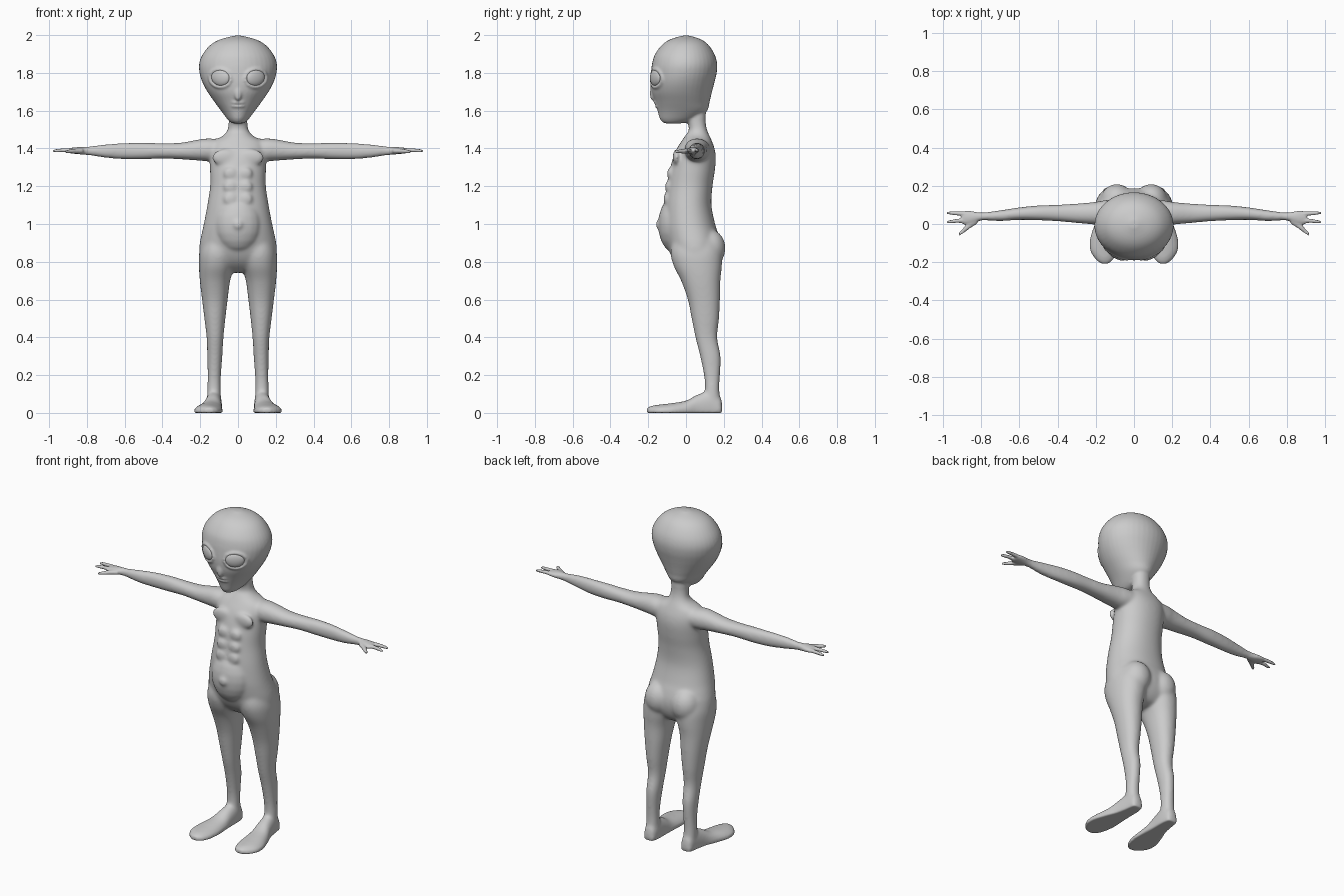
import bpy, bmesh, math
from mathutils import Vector, Matrix
from mathutils.bvhtree import BVHTree

bm = bmesh.new()
AXES = {'x': (0, 1, 2), 'y': (1, 0, 2), 'z': (2, 0, 1)}


def catmull(a, b, c, d, t):
    return 0.5 * (2*b + (c-a)*t + (2*a-5*b+4*c-d)*t*t + (3*b-a-3*c+d)*t**3)


def loft(rows, axis, side=1, n=40, steps=5, power=2.15):
    """Skin through sections (pos, u_min, u_max, v_min, v_max) along an axis."""
    pts = [rows[0]] + rows + [rows[-1]]
    fine = []
    for i in range(1, len(pts) - 2):
        for s in range(steps):
            fine.append([catmull(*q, s / steps) for q in zip(*pts[i-1:i+3])])
    fine.append(rows[-1])
    ip, iu, iv = AXES[axis]
    rings = []
    for p, u0, u1, v0, v1 in fine:
        ring = []
        for k in range(n):
            a = 2 * math.pi * k / n
            c, s = math.cos(a), math.sin(a)
            co = [0, 0, 0]
            co[ip] = p
            co[iu] = (u0+u1)/2 + (u1-u0)/2 * math.copysign(abs(c)**(2/power), c)
            co[iv] = (v0+v1)/2 + (v1-v0)/2 * math.copysign(abs(s)**(2/power), s)
            co[0] *= side
            co[2] = max(co[2], 0.003)
            ring.append(bm.verts.new(co))
        rings.append(ring)
    faces = [bm.faces.new(rings[0]), bm.faces.new(rings[-1])]
    for r, q in zip(rings, rings[1:]):
        for k in range(n):
            j = (k + 1) % n
            faces.append(bm.faces.new((r[k], r[j], q[j], q[k])))
    bmesh.ops.recalc_face_normals(bm, faces=faces)


def sym(rows):
    return [(p, -w, w, a, b) for p, w, a, b in rows]


def ball(center, radii, target=None, rot=Matrix(), seg=20):
    m = Matrix.Translation(center) @ rot @ Matrix.Diagonal((*radii, 1))
    bmesh.ops.create_uvsphere(target or bm, u_segments=seg, v_segments=seg // 2,
                              radius=1, matrix=m)


# head
loft(sym([(1.535, .03, -.115, -.03), (1.55, .05, -.135, .04), (1.6, .088, -.15, .11),
          (1.65, .125, -.165, .125), (1.7, .16, -.182, .137), (1.75, .187, -.188, .15),
          (1.8, .203, -.186, .162), (1.85, .206, -.18, .165), (1.9, .188, -.165, .152),
          (1.95, .147, -.128, .12), (1.98, .095, -.084, .08), (2.0, .02, -.02, .02)]),
     'z', power=2)
# neck and torso
loft(sym([(1.6, .05, .01, .105), (1.54, .05, .01, .105), (1.5, .056, .015, .112),
          (1.47, .08, -.005, .125), (1.44, .135, -.025, .138), (1.4, .152, -.05, .152),
          (1.35, .15, -.07, .158), (1.28, .148, -.088, .152), (1.2, .148, -.1, .14),
          (1.1, .163, -.112, .135), (1.0, .182, -.115, .155), (.95, .193, -.11, .172),
          (.9, .203, -.1, .185), (.85, .205, -.085, .185), (.8, .19, -.055, .17),
          (.76, .12, -.01, .14), (.745, .05, .03, .1)]), 'z')
ball((0, -.06, 1.0), (.125, .088, .15))

for s in (1, -1):
    # leg
    loft([(.92, .03, .185, -.07, .17), (.85, .01, .205, -.082, .19),
          (.78, .02, .207, -.065, .19), (.7, .042, .202, -.025, .182),
          (.6, .055, .19, .01, .18), (.5, .067, .178, .03, .175),
          (.4, .077, .166, .05, .166), (.3, .083, .163, .075, .184),
          (.2, .09, .161, .095, .18), (.13, .091, .163, .1, .177),
          (.04, .088, .165, .09, .185)], 'z', s)
    # foot
    loft([(.192, .11, .14, .02, .05), (.18, .092, .16, -.02, .09),
          (.13, .085, .168, -.04, .12), (.06, .085, .182, -.04, .1),
          (0, .083, .205, -.03, .068), (-.08, .082, .23, -.03, .054),
          (-.14, .09, .228, -.025, .047), (-.185, .108, .2, -.02, .04),
          (-.207, .135, .17, 0, .03)], 'y', s)
    # buttock
    ball((s * .09, .125, .875), (.085, .085, .1))
    # arm and palm
    loft([(.08, .0, .13, 1.34, 1.45), (.15, -.008, .125, 1.335, 1.456),
          (.2, -.004, .116, 1.338, 1.452), (.3, .005, .107, 1.345, 1.434),
          (.4, .014, .101, 1.349, 1.431), (.5, .019, .097, 1.345, 1.434),
          (.6, .021, .087, 1.345, 1.432), (.7, .015, .072, 1.353, 1.425),
          (.8, .018, .06, 1.368, 1.413), (.85, .0, .068, 1.373, 1.41),
          (.89, -.002, .067, 1.378, 1.405), (.905, .01, .055, 1.384, 1.4)], 'x', s)
    # fingers and thumb
    loft([(.87, .038, .066, 1.38, 1.404), (.92, .044, .066, 1.383, 1.404),
          (.96, .049, .066, 1.382, 1.4), (.98, .053, .063, 1.384, 1.395)], 'x', s, 16)
    loft([(.87, .0, .032, 1.38, 1.404), (.92, .006, .028, 1.383, 1.404),
          (.96, .004, .021, 1.382, 1.4), (.98, .006, .015, 1.384, 1.395)], 'x', s, 16)
    loft([(.82, .0, .04, 1.375, 1.405), (.86, -.025, .015, 1.376, 1.402),
          (.89, -.047, -.018, 1.377, 1.398), (.917, -.063, -.047, 1.38, 1.392)], 'x', s, 16)

# surface details, dropped on the front of the body
bvh = BVHTree.FromBMesh(bm)


def front(x, z):
    loc, nrm, _, _ = bvh.ray_cast(Vector((x, -1, z)), Vector((0, 1, 0)))
    return loc, nrm


ball(front(0, 1.0)[0], (.026, .012, .026))                       # navel
ball(front(0, 1.695)[0] + Vector((0, .004, 0)), (.02, .015, .04))  # nose
for z in (1.646, 1.626):                                         # lips
    ball(front(0, z)[0] + Vector((0, .004, 0)), (.036, .011, .007))
eyes = []
for s in (1, -1):
    for z in (1.27, 1.2, 1.135):                                 # stomach muscles
        ball(front(s * .04, z)[0] + Vector((0, .003, 0)), (.038, .018, .034))
    ball(front(s * .07, 1.355)[0] + Vector((0, .008, 0)), (.07, .022, .045))
    eyes.append((s, *front(s * .095, 1.775)))
    for k in range(36):                                          # eyelid rim
        a = 2 * math.pi * k / 36
        u, v = .056 * math.cos(a), .047 * math.sin(a)
        p = front(s * (.095 + u - .15 * v), 1.775 + v + .15 * u)[0]
        ball(p, (.009, .011, .009), seg=8)

# fuse everything into one smooth skin
mesh = bpy.data.meshes.new("body_parts")
bm.to_mesh(mesh)
bm.free()
body = bpy.data.objects.new("body", mesh)
bpy.context.collection.objects.link(body)
mod = body.modifiers.new("fuse", 'REMESH')
mod.mode = 'VOXEL'
mod.voxel_size = .006
dg = bpy.context.evaluated_depsgraph_get()
skin = bpy.data.meshes.new_from_object(body.evaluated_get(dg))
body.modifiers.clear()
body.data = skin

bm = bmesh.new()
bm.from_mesh(skin)


def relax(verts, times):
    for _ in range(times):
        bmesh.ops.smooth_vert(bm, verts=verts, factor=.5, use_axis_x=True,
                              use_axis_y=True, use_axis_z=True)


relax([v for v in bm.verts if abs(v.co.x) < .8 and v.co.z < 1.56 and v.co.z > .03], 14)
relax([v for v in bm.verts if abs(v.co.x) < .86], 3)
relax(bm.verts[:], 1)
low = min(v.co.z for v in bm.verts)
bmesh.ops.translate(bm, verts=bm.verts[:], vec=(0, 0, -low))
for f in bm.faces:
    f.smooth = True
bm.to_mesh(skin)
bm.free()

# eyeballs
for s, loc, nrm in eyes:
    eb = bmesh.new()
    rot = nrm.to_track_quat('-Y', 'Z').to_matrix().to_4x4() @ Matrix.Rotation(-s * .15, 4, 'Y')
    ball(loc - nrm * .006, (.054, .02, .044), eb, rot, 32)
    for f in eb.faces:
        f.smooth = True
    me = bpy.data.meshes.new("eye")
    eb.to_mesh(me)
    eb.free()
    bpy.context.collection.objects.link(
        bpy.data.objects.new("eye_right" if s < 0 else "eye_left", me))
